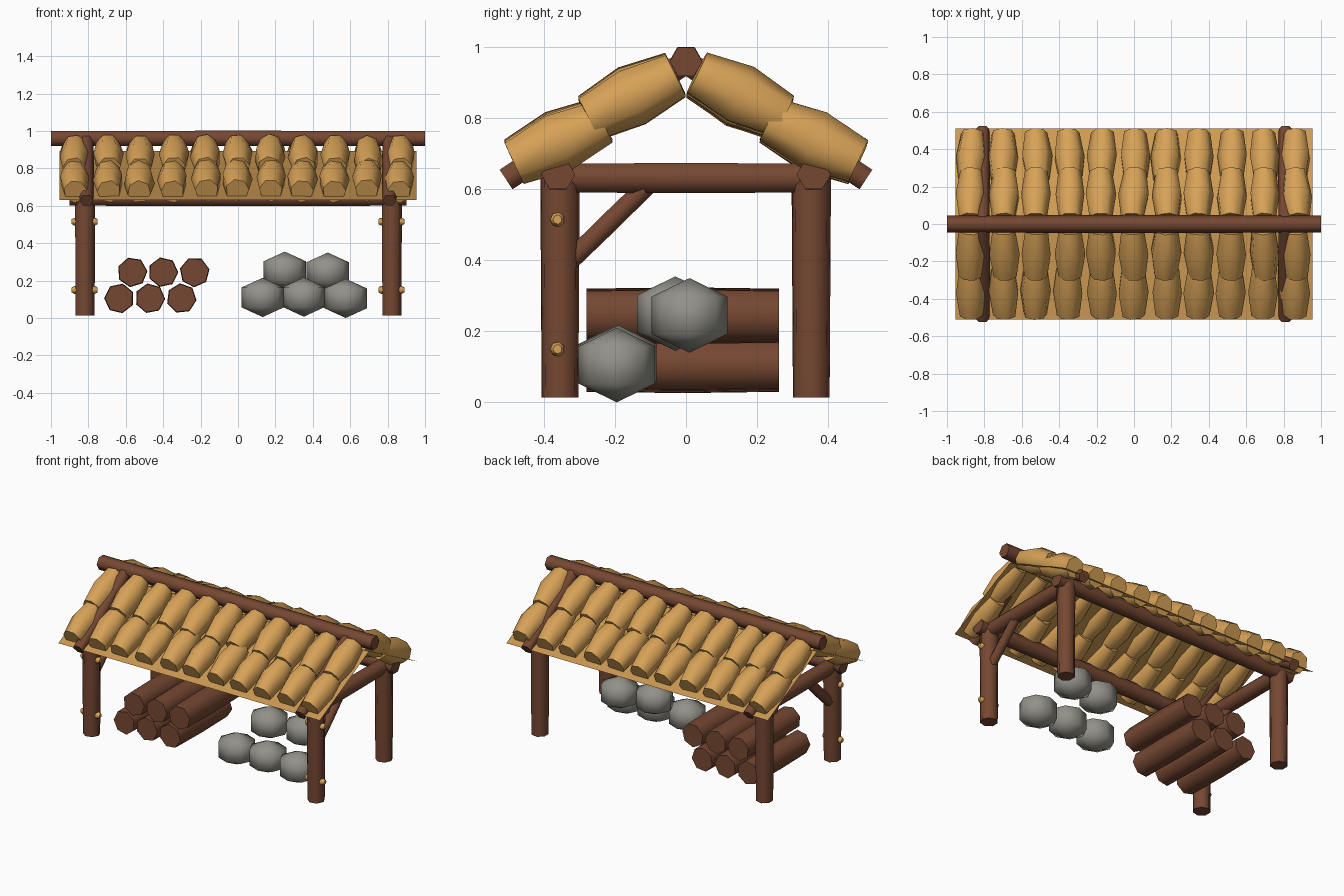
import bpy, bmesh, math, random
from mathutils import Vector

if "Cube" in bpy.data.objects:
    bpy.data.objects.remove(bpy.data.objects["Cube"])

random.seed(4)


def material(name, rgb):
    m = bpy.data.materials.new(name)
    m.diffuse_color = (*rgb, 1)
    m.use_nodes = True
    m.node_tree.nodes["Principled BSDF"].inputs["Base Color"].default_value = m.diffuse_color
    return m


WOOD = material("brown wood", (0.18, 0.064, 0.032))
STRAW = material("golden straw", (0.68, 0.36, 0.095))
STONE = material("grey stone", (0.29, 0.285, 0.25))


def finish(bm, name, mat, angle=60):
    bmesh.ops.recalc_face_normals(bm, faces=bm.faces)
    me = bpy.data.meshes.new(name)
    bm.to_mesh(me)
    bm.free()
    me.materials.append(mat)
    ob = bpy.data.objects.new(name, me)
    bpy.context.collection.objects.link(ob)
    bpy.ops.object.select_all(action='DESELECT')
    ob.select_set(True)
    bpy.context.view_layer.objects.active = ob
    bpy.ops.object.shade_smooth_by_angle(angle=math.radians(angle))
    return ob


def pole(name, p0, p1, rings, sides=6, mat=WOOD, phase=0.0, squash=1.0):
    """Capped prism from p0 to p1; rings = [(position 0..1, radius)]."""
    p0, p1 = Vector(p0), Vector(p1)
    d = (p1 - p0).normalized()
    u = Vector((1, 0, 0)) if abs(d.z) > 0.95 else d.cross(Vector((0, 0, 1))).normalized()
    v = u.cross(d)
    bm = bmesh.new()
    loops = []
    for t, r in rings:
        c = p0.lerp(p1, t)
        angs = [phase + 2 * math.pi * i / sides for i in range(sides)]
        loops.append([bm.verts.new(c + u * r * squash * math.cos(a) + v * r * math.sin(a)) for a in angs])
    for a, b in zip(loops, loops[1:]):
        for i in range(sides):
            j = (i + 1) % sides
            bm.faces.new((a[i], a[j], b[j], b[i]))
    bm.faces.new(loops[0])
    bm.faces.new(loops[-1])
    return finish(bm, name, mat)


def even(r, bulge=1.04):
    return [(0, r), (0.5, r * bulge), (1, r)]


# Ridge pole and eave beams
pole("ridge_pole", (-1, 0, 0.96), (1, 0, 0.96), even(0.046))
for y in (-0.36, 0.36):
    pole("eave_beam", (-0.9, y, 0.642), (0.9, y, 0.642), even(0.048))

for sx in (-1, 1):
    x = 0.82 * sx
    # Corner posts and tie beam
    for y in (-0.355, 0.353):
        pole("post", (x, y, 0.013), (x, y, 0.64), [(0, 0.053), (0.5, 0.055), (1, 0.057)], 7)
    pole("tie_beam", (x, -0.36, 0.632), (x, 0.36, 0.632), even(0.047))
    # Diagonal brace on the front post
    pole("brace", (x, -0.34, 0.386), (x, -0.10, 0.62), even(0.031))
    # Rafters
    for sy in (-1, 1):
        pole("rafter", (0.81 * sx, sy * 0.507, 0.628), (0.81 * sx, -sy * 0.01, 0.965), even(0.038))
    # Pegs on both sides of the front post
    for z in (0.15, 0.515):
        pole("peg", (x - 0.07, -0.362, z), (x + 0.07, -0.362, z),
             [(0, 0.013), (0.1, 0.021), (0.9, 0.021), (1, 0.013)], 7, STRAW)

# Thatch underlay sheets and two rows of straw bundles on each slope
for sy in (-1, 1):
    bm = bmesh.new()
    bm.faces.new([bm.verts.new(p) for p in (
        (-0.955, sy * 0.51, 0.632), (0.955, sy * 0.51, 0.632), (0.955, 0, 0.893), (-0.955, 0, 0.893))])
    bmesh.ops.solidify(bm, geom=bm.faces[:], thickness=0.004)
    finish(bm, "roof_sheet", STRAW, 30)
    for row, (top, low) in enumerate((((0.03, 0.922), (0.275, 0.800)), ((0.235, 0.795), (0.485, 0.678)))):
        for i in range(11):
            x = (i - 5) * 0.1738
            j = [random.uniform(-0.008, 0.008) for _ in range(4)]
            pole("straw_bundle", (x + j[0], sy * top[0], top[1] + j[2] * 0.6),
                 (x + j[1], sy * low[0], low[1] + j[2] * 0.6),
                 [(0, 0.066), (0.5, 0.086 + j[3] * 0.4), (1, 0.066)], 7, STRAW,
                 random.uniform(0, 1), 0.95)

# Stack of logs
for z, xs in ((0.105, (-0.635, -0.47, -0.302)), (0.245, (-0.565, -0.40, -0.232))):
    for x in xs:
        pole("log", (x, -0.28, z), (x, 0.262, z), even(0.077, 1.05), 7, phase=random.uniform(0, 1))

# Heap of stones
for x, y, z in ((0.132, -0.2, 0.11), (0.352, -0.19, 0.112), (0.576, -0.195, 0.105),
                (0.25, -0.03, 0.25), (0.48, 0.01, 0.245)):
    bm = bmesh.new()
    bmesh.ops.create_uvsphere(bm, u_segments=8, v_segments=3, radius=1)
    for v in bm.verts:
        v.co = Vector((x + v.co.x * 0.132, y + v.co.y * 0.124, z + v.co.z * 0.105))
    finish(bm, "stone", STONE, 70)
